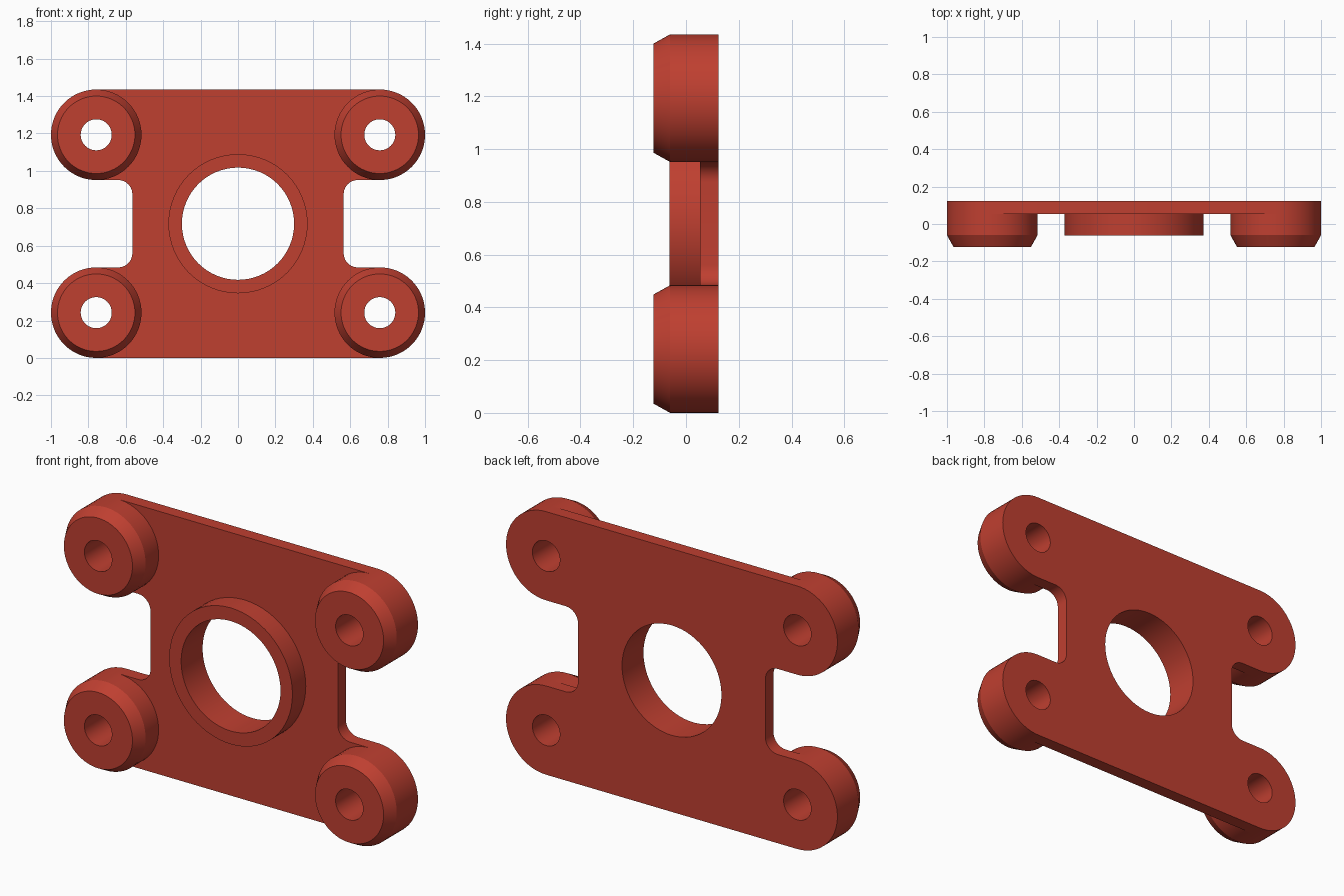
import bpy, bmesh, math

if "Cube" in bpy.data.objects:
    bpy.data.objects.remove(bpy.data.objects["Cube"])

H = 1.435                      # overall height
CX, CZ, R = 0.758, 0.242, 0.242  # corner boss centre and radius
HOLE, BORE = 0.083, 0.3        # bolt hole and centre bore radii
BACK, FACE = 0.123, 0.053      # back and front of the plate in y
corners = [(sx * CX, z) for sx in (-1, 1) for z in (CZ, H - CZ)]

red = bpy.data.materials.new("red")
red.diffuse_color = (0.52, 0.05, 0.03, 1)
red.use_nodes = True
red.node_tree.nodes["Principled BSDF"].inputs["Base Color"].default_value = red.diffuse_color


def arc(cx, cz, r, a0, a1, n):
    return [(cx + r * math.cos(math.radians(a0 + (a1 - a0) * i / n)),
             cz + r * math.sin(math.radians(a0 + (a1 - a0) * i / n)))
            for i in range(n + 1)]


def finish(obj, angle=25):
    bm = bmesh.new()
    bm.from_mesh(obj.data)
    bmesh.ops.remove_doubles(bm, verts=bm.verts, dist=1e-5)
    bmesh.ops.recalc_face_normals(bm, faces=bm.faces)
    bm.to_mesh(obj.data)
    bm.free()
    obj.data.materials.clear()
    obj.data.materials.append(red)
    bpy.ops.object.select_all(action='DESELECT')
    obj.select_set(True)
    bpy.context.view_layer.objects.active = obj
    bpy.ops.object.shade_smooth_by_angle(angle=math.radians(angle))


def lathe(name, profile, x, z, n=64):
    """Turn a closed (radius, y) profile around an axis along y."""
    me = bpy.data.meshes.new(name)
    bm = bmesh.new()
    rings = [[bm.verts.new((r * math.cos(2 * math.pi * i / n), y,
                            r * math.sin(2 * math.pi * i / n)))
              for i in range(n)] for r, y in profile]
    for a, b in zip(rings, rings[1:] + rings[:1]):
        for i in range(n):
            j = (i + 1) % n
            bm.faces.new((a[i], a[j], b[j], b[i]))
    bm.to_mesh(me)
    bm.free()
    obj = bpy.data.objects.new(name, me)
    obj.location = (x, 0, z)
    bpy.context.collection.objects.link(obj)
    finish(obj)


# Mounting plate: rounded ears, side notches with filleted corners
F, NX = 0.075, 0.565
half = (arc(CX, CZ, R, -90, 90, 32)
        + arc(NX + F, CZ + R + F, F, 270, 180, 10)
        + arc(NX + F, H - CZ - R - F, F, 180, 90, 10)
        + arc(CX, H - CZ, R, -90, 90, 32))
outline = half + [(-x, H - z) for x, z in half]
loops = [outline, arc(0, H / 2, BORE, 0, 360, 64)[:-1]]
loops += [arc(x, z, HOLE, 0, 360, 64)[:-1] for x, z in corners]

cu = bpy.data.curves.new("plate", 'CURVE')
cu.dimensions = '2D'
cu.fill_mode = 'BOTH'
cu.extrude = (BACK - FACE) / 2
for pts in loops:
    sp = cu.splines.new('POLY')
    sp.points.add(len(pts) - 1)
    for p, (x, z) in zip(sp.points, pts):
        p.co = (x, z, 0, 1)
    sp.use_cyclic_u = True
plate = bpy.data.objects.new("plate", cu)
plate.rotation_euler.x = math.pi / 2
plate.location.y = (BACK + FACE) / 2
bpy.context.collection.objects.link(plate)
bpy.context.view_layer.objects.active = plate
plate.select_set(True)
bpy.ops.object.convert(target='MESH')
plate = bpy.context.object
plate.name = "plate"
finish(plate)

# Chamfered bosses on the four corners
for x, z in corners:
    lathe("corner_boss", [(HOLE, FACE), (R, FACE), (R, -0.06),
                          (0.207, -0.123), (HOLE, -0.123)], x, z)

# Raised collar around the centre bore
lathe("centre_collar", [(BORE, FACE), (0.372, FACE),
                        (0.372, -0.062), (BORE, -0.062)], 0, H / 2)
